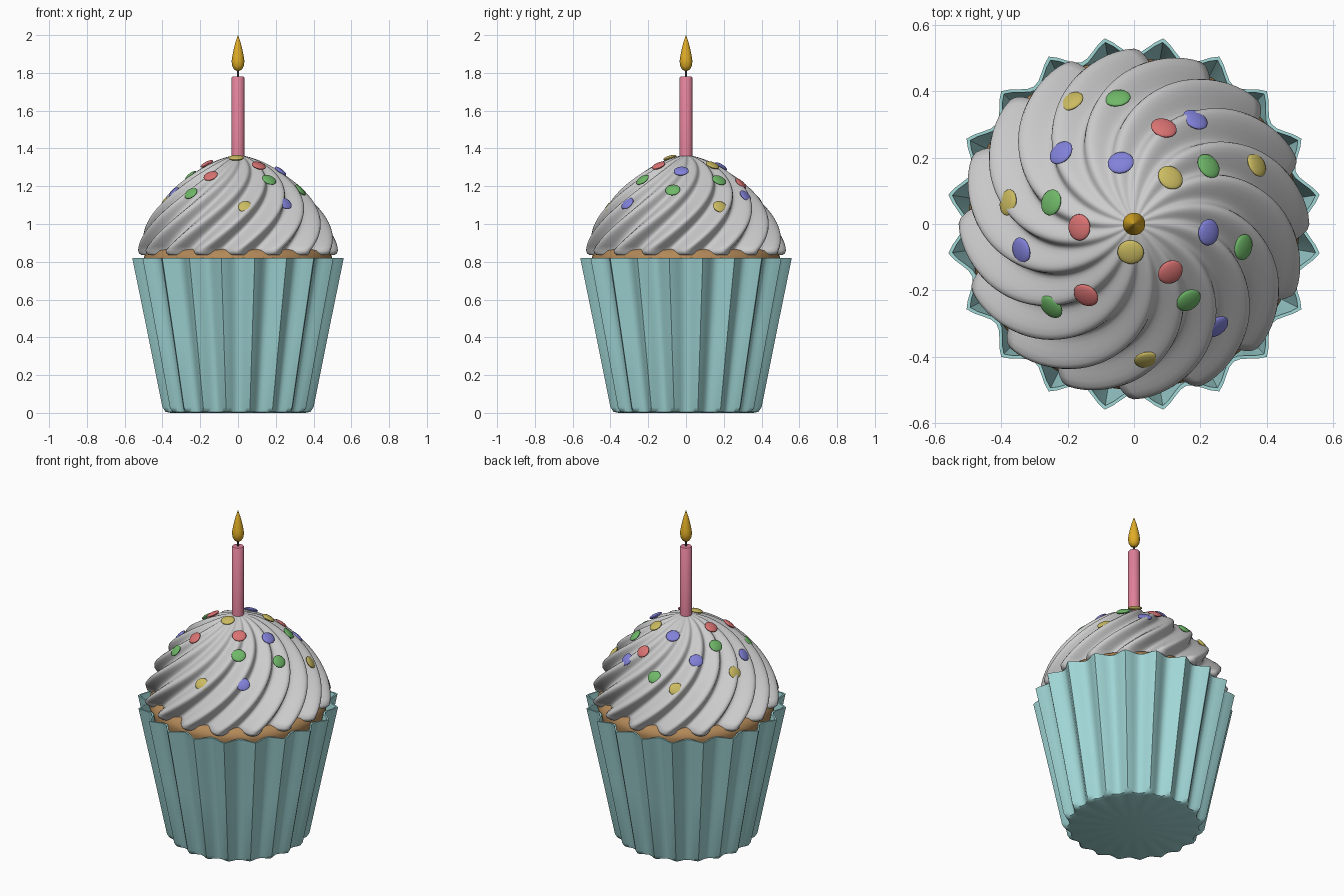
import bpy, bmesh
from math import cos, sin, pi
from mathutils import Vector

if "Cube" in bpy.data.objects:
    bpy.data.objects.remove(bpy.data.objects["Cube"])


def material(name, rgb):
    m = bpy.data.materials.new(name)
    m.diffuse_color = (*rgb, 1)
    m.use_nodes = True
    m.node_tree.nodes["Principled BSDF"].inputs["Base Color"].default_value = m.diffuse_color
    return m


def finish(name, bm, mat=None, angle=40):
    bmesh.ops.recalc_face_normals(bm, faces=bm.faces)
    me = bpy.data.meshes.new(name)
    bm.to_mesh(me)
    bm.free()
    ob = bpy.data.objects.new(name, me)
    bpy.context.collection.objects.link(ob)
    if mat:
        me.materials.append(mat)
    bpy.ops.object.select_all(action='DESELECT')
    ob.select_set(True)
    bpy.context.view_layer.objects.active = ob
    bpy.ops.object.shade_smooth_by_angle(angle=angle * pi / 180)
    return ob


def loft(name, rings, seg, mat=None, wave=None, angle=40):
    """Stack rings (radius, z, wave amount, twist) and cap both ends."""
    bm = bmesh.new()
    loops = []
    for r, z, amount, twist in rings:
        loop = []
        for k in range(seg):
            a = 2 * pi * k / seg
            rr = r + (amount * wave(a) if wave else 0)
            loop.append(bm.verts.new((rr * cos(a + twist), rr * sin(a + twist), z)))
        loops.append(loop)
    for lo, hi in zip(loops, loops[1:]):
        for k in range(seg):
            n = (k + 1) % seg
            bm.faces.new((lo[k], lo[n], hi[n], hi[k]))
    for loop, z in ((loops[0], rings[0][1]), (loops[-1], rings[-1][1])):
        c = bm.verts.new((0, 0, z))
        for k in range(seg):
            bm.faces.new((loop[k], loop[(k + 1) % seg], c))
    return finish(name, bm, mat, angle)


def turned(name, profile, seg, mat=None):
    return loft(name, [(r, z, 0, 0) for r, z in profile], seg, mat)


teal = material("teal", (0.36, 0.68, 0.68))
brown = material("brown", (0.45, 0.25, 0.10))
pink = material("pink", (0.75, 0.22, 0.32))
orange = material("orange", (0.75, 0.42, 0.02))
dark = material("dark", (0.08, 0.07, 0.07))
colours = {"r": material("red", (0.70, 0.17, 0.17)),
           "g": material("green", (0.16, 0.48, 0.14)),
           "b": material("blue", (0.22, 0.22, 0.70)),
           "y": material("yellow", (0.60, 0.50, 0.12))}

# pleated paper cup: pointed outer folds, rounded inner folds
pleat = lambda a: 0.5 * (1 - 2 * abs(sin(10 * (a - pi / 20)))) + 0.5 * cos(20 * (a - pi / 20))
cup = [(0.355, 0, 0.006, 0), (0.375, 0.006, 0.014, 0), (0.385, 0.03, 0.02, 0),
       (0.46, 0.42, 0.024, 0), (0.54, 0.82, 0.027, 0), (0.528, 0.82, 0.027, 0),
       (0.448, 0.42, 0.024, 0), (0.373, 0.035, 0.018, 0), (0.35, 0.02, 0.006, 0)]
loft("wrapper", cup, 160, teal, pleat, 50)

# cake
turned("cake", [(0.345, 0.025), (0.42, 0.42), (0.488, 0.76), (0.5, 0.81), (0.495, 0.835),
                (0.475, 0.86), (0.42, 0.875), (0.2, 0.88)], 64, brown)

# swirled frosting with 16 ridges
DEPTH = 0.08
icing = [(0.38, 0.85), (0.44, 0.834), (0.472, 0.835), (0.485, 0.845)]
icing = [(r, z, r * DEPTH, 0) for r, z in icing]
for i in range(45):
    t = 1 - (1 - i / 45) ** 2
    r = 0.49 * (1 - t ** 1.6) ** 0.64
    icing.append((r, 0.86 + 0.505 * t, r * DEPTH, 1.2 * t))
loft("frosting", icing, 192, None, lambda a: cos(16 * a), 60)

# candle, wick and flame
turned("candle", [(0.034, 1.3), (0.034, 1.775), (0.03, 1.78)], 32, pink)
turned("wick", [(0.005, 1.77), (0.005, 1.83)], 12, dark)
turned("flame", [(0.004, 1.81), (0.02, 1.817), (0.03, 1.835), (0.034, 1.86), (0.031, 1.885),
                 (0.024, 1.92), (0.014, 1.96), (0.006, 1.985), (0.001, 2.0)], 32, orange)

# candy sprinkles lying on the frosting dome
sprinkles = [
    ("y", -.19, .37), ("g", -.05, .38), ("r", .09, .29), ("b", .185, .315),
    ("b", -.22, .215), ("b", -.04, .185), ("y", .11, .14), ("g", .225, .175),
    ("y", .37, .18), ("y", -.38, .065), ("g", -.25, .065), ("r", -.165, -.01),
    ("y", -.01, -.085), ("b", .225, -.025), ("g", .33, -.07), ("b", -.34, -.08),
    ("g", -.25, -.25), ("r", -.145, -.215), ("r", .11, -.145), ("g", .165, -.23),
    ("b", .25, -.31), ("y", .04, -.41)]
for i, (c, x, y) in enumerate(sprinkles):
    bm = bmesh.new()
    bmesh.ops.create_uvsphere(bm, u_segments=20, v_segments=12, radius=1)
    ob = finish(f"sprinkle_{i + 1}", bm, colours[c], 60)
    ob.scale = (0.04, 0.037, 0.012)
    ob.location = (x, y, 1.362 - 1.6 * (x * x + y * y))
    ob.rotation_euler = Vector((3.2 * x, 3.2 * y, 1)).to_track_quat('Z', 'Y').to_euler()
